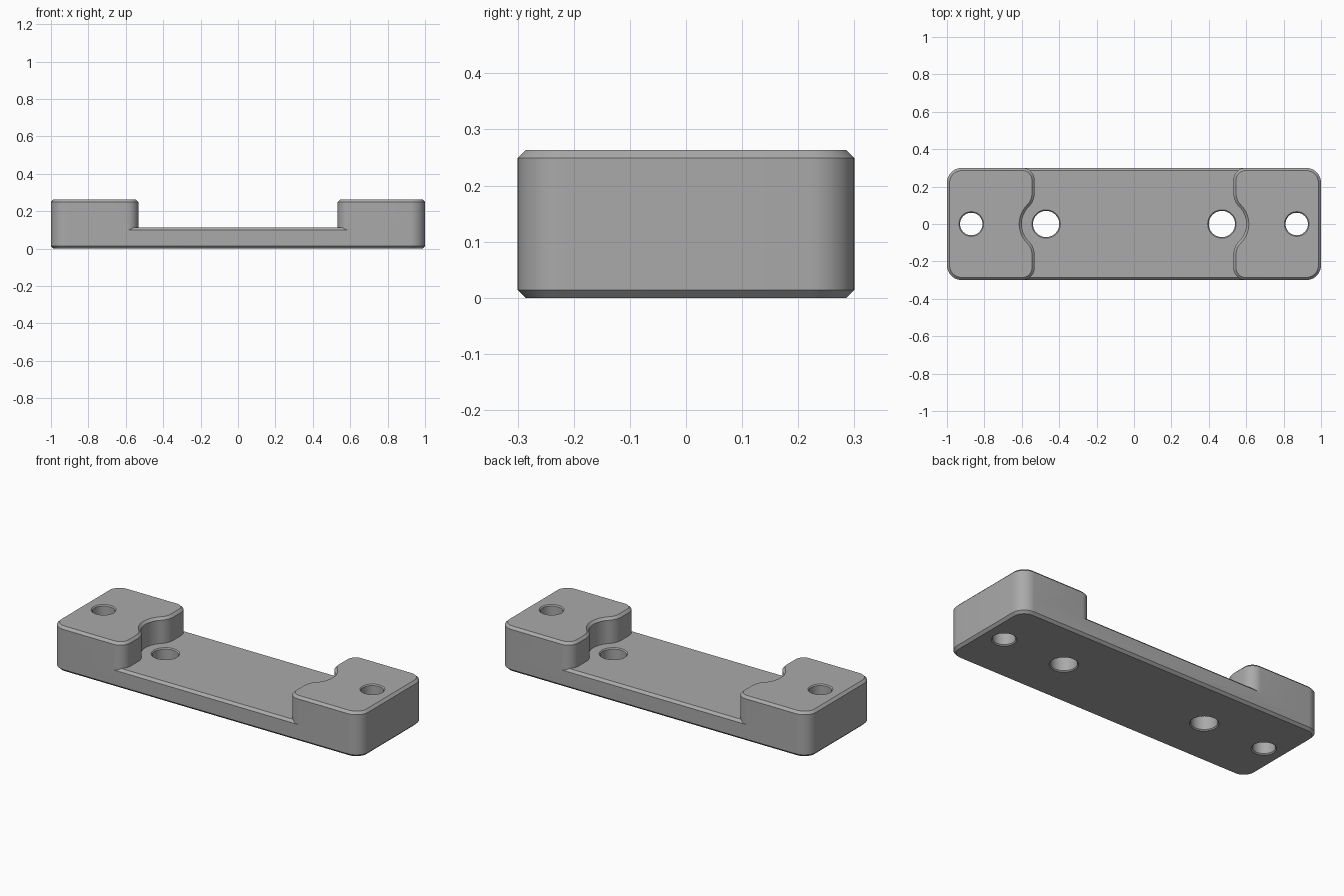
import bpy
import bmesh
from math import sin, cos, radians, atan2, degrees, sqrt

if "Cube" in bpy.data.objects:
    bpy.data.objects.remove(bpy.data.objects["Cube"], do_unlink=True)

HALF_X, HALF_Y = 1.0, 0.3
PLATE_TOP, BLOCK_TOP = 0.113, 0.263
CHAMFER, CORNER = 0.014, 0.08
WALL_X, INNER_CORNER = 0.532, 0.065
NOTCH_X, NOTCH_R, NOTCH_FILLET = 0.47, 0.13, 0.1
HOLE_CHAMFER = 0.006

# Single grey material
grey = bpy.data.materials.new("grey_plastic")
grey.use_nodes = True
colour = (0.4, 0.4, 0.4, 1)
grey.diffuse_color = colour
grey.node_tree.nodes["Principled BSDF"].inputs["Base Color"].default_value = colour


def arc(cx, cy, r, start, end, side=1, steps=12):
    """Arc as (x, y, normal x, normal y); side -1 makes a hollow curve."""
    angles = [radians(start + (end - start) * i / steps) for i in range(steps + 1)]
    return [(cx + r * cos(a), cy + r * sin(a), side * cos(a), side * sin(a)) for a in angles]


def loft(name, outline, rings):
    """Stack copies of the outline; each ring is (height, inset)."""
    bm = bmesh.new()
    loops = [[bm.verts.new((x - nx * d, y - ny * d, z)) for x, y, nx, ny in outline]
             for z, d in rings]
    n = len(outline)
    for low, high in zip(loops, loops[1:]):
        for i in range(n):
            j = (i + 1) % n
            bm.faces.new((low[i], low[j], high[j], high[i]))
    bm.faces.new(loops[0][::-1])
    bm.faces.new(loops[-1])
    mesh = bpy.data.meshes.new(name)
    bm.to_mesh(mesh)
    bm.free()
    mesh.materials.append(grey)
    obj = bpy.data.objects.new(name, mesh)
    bpy.context.collection.objects.link(obj)
    return obj


def combine(target, other, operation):
    """Apply a boolean and discard the helper."""
    mod = target.modifiers.new("boolean", "BOOLEAN")
    mod.operation, mod.solver, mod.object = operation, "EXACT", other
    bpy.context.view_layer.objects.active = target
    bpy.ops.object.modifier_apply(modifier=mod.name)
    bpy.data.objects.remove(other, do_unlink=True)


# Base plate with rounded corners and chamfered rims
cx, cy = HALF_X - CORNER, HALF_Y - CORNER
plate_outline = (arc(-cx, -cy, CORNER, 180, 270) + arc(cx, -cy, CORNER, 270, 360)
                 + arc(cx, cy, CORNER, 0, 90) + arc(-cx, cy, CORNER, 90, 180))
body = loft("mounting_bracket", plate_outline,
            [(0, CHAMFER), (CHAMFER, 0), (PLATE_TOP - CHAMFER, 0), (PLATE_TOP, CHAMFER)])

# Raised end block: rounded corners and a filleted round notch
fx = WALL_X + NOTCH_FILLET
fy = sqrt((NOTCH_R + NOTCH_FILLET) ** 2 - (fx - NOTCH_X) ** 2)
turn = degrees(atan2(fy, fx - NOTCH_X))
ix, iy = WALL_X + INNER_CORNER, HALF_Y - INNER_CORNER
block_outline = (arc(-cx, -cy, CORNER, 180, 270)
                 + arc(-ix, -iy, INNER_CORNER, 270, 360)
                 + arc(-fx, -fy, NOTCH_FILLET, 0, turn)
                 + arc(-NOTCH_X, 0, NOTCH_R, 180 + turn, 180 - turn, -1, 24)[1:-1]
                 + arc(-fx, fy, NOTCH_FILLET, -turn, 0)
                 + arc(-ix, iy, INNER_CORNER, 0, 90)
                 + arc(-cx, cy, CORNER, 90, 180))
for side, name in ((1, "right_block"), (-1, "left_block")):
    outline = [tuple(side * v for v in p) for p in block_outline]
    block = loft(name, outline,
                 [(PLATE_TOP / 2, 0), (BLOCK_TOP - CHAMFER, 0), (BLOCK_TOP, CHAMFER)])
    combine(body, block, "UNION")

# Screw holes, lightly flared at both ends
for x, radius, top in ((0.87, 0.06, BLOCK_TOP), (0.47, 0.07, PLATE_TOP)):
    for side in (-1, 1):
        c = HOLE_CHAMFER
        cutter = loft("hole_cutter", arc(side * x, 0, radius, 0, 360, 1, 48)[:-1],
                      [(-c, -2 * c), (c, 0), (top - c, 0), (top + c, -2 * c)])
        combine(body, cutter, "DIFFERENCE")

# Smooth curves, crisp chamfers
bpy.ops.object.select_all(action="DESELECT")
body.select_set(True)
bpy.context.view_layer.objects.active = body
bpy.ops.object.shade_smooth_by_angle(angle=radians(30))
